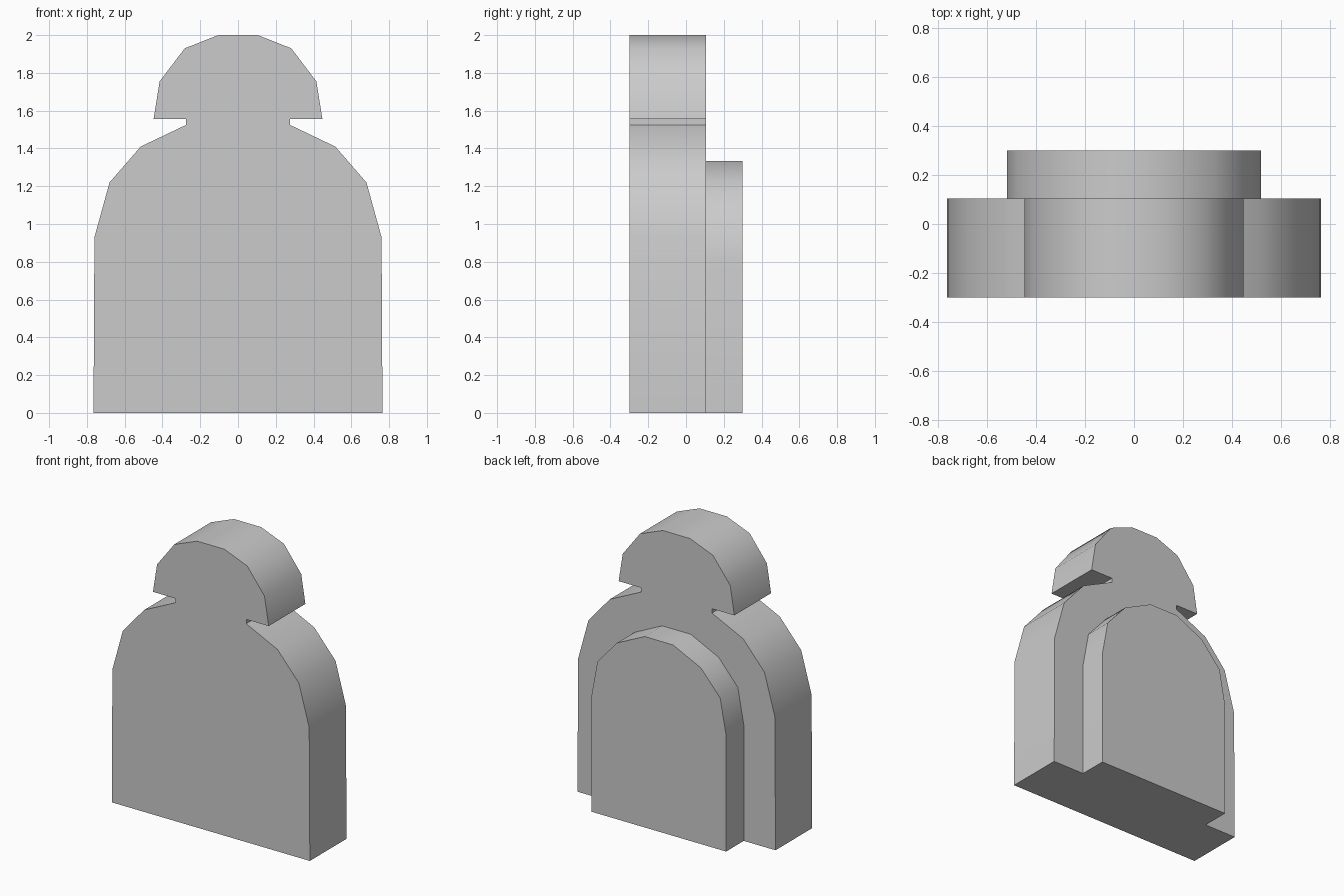
import bpy
import bmesh
import math

cube = bpy.data.objects.get("Cube")
if cube:
    bpy.data.objects.remove(cube, do_unlink=True)

GREY = (0.6, 0.6, 0.6, 1.0)
grey = bpy.data.materials.new("light grey")
grey.diffuse_color = GREY
grey.use_nodes = True
bsdf = next(n for n in grey.node_tree.nodes if n.type == 'BSDF_PRINCIPLED')
bsdf.inputs["Base Color"].default_value = GREY


def extruded_silhouette(name, half, y_front, y_back):
    """Mirror a half outline (x, z) across x = 0 and extrude it along y."""
    outline = half + [(-x, z) for x, z in reversed(half)]
    bm = bmesh.new()
    face = bm.faces.new([bm.verts.new((x, y_front, z)) for x, z in outline])
    result = bmesh.ops.extrude_face_region(bm, geom=[face])
    moved = [v for v in result["geom"] if isinstance(v, bmesh.types.BMVert)]
    bmesh.ops.translate(bm, verts=moved, vec=(0, y_back - y_front, 0))
    # Close the front if the extrusion consumed the first cap
    boundary = [e for e in bm.edges if e.is_boundary]
    if boundary:
        bmesh.ops.holes_fill(bm, edges=boundary, sides=0)
    bmesh.ops.recalc_face_normals(bm, faces=bm.faces)
    mesh = bpy.data.meshes.new(name)
    bm.to_mesh(mesh)
    bm.free()
    mesh.materials.append(grey)
    obj = bpy.data.objects.new(name, mesh)
    bpy.context.collection.objects.link(obj)

    # Smooth rounded edge walls, sharp corners
    bpy.ops.object.select_all(action='DESELECT')
    obj.select_set(True)
    bpy.context.view_layer.objects.active = obj
    bpy.ops.object.shade_smooth_by_angle(angle=math.radians(35))
    return obj


# Main slab: shoulders, undercut neck notch and domed head
extruded_silhouette("body_and_head", [
    (0.765, 0.0), (0.76, 0.93), (0.68, 1.22), (0.515, 1.41),
    (0.274, 1.525), (0.274, 1.555), (0.447, 1.555),
    (0.415, 1.755), (0.282, 1.93), (0.105, 2.0),
], -0.3, 0.105)

# Smaller arched slab on the back
extruded_silhouette("back_panel", [
    (0.52, 0.0), (0.52, 0.81), (0.474, 1.06), (0.325, 1.23), (0.11, 1.333),
], 0.105, 0.3)
